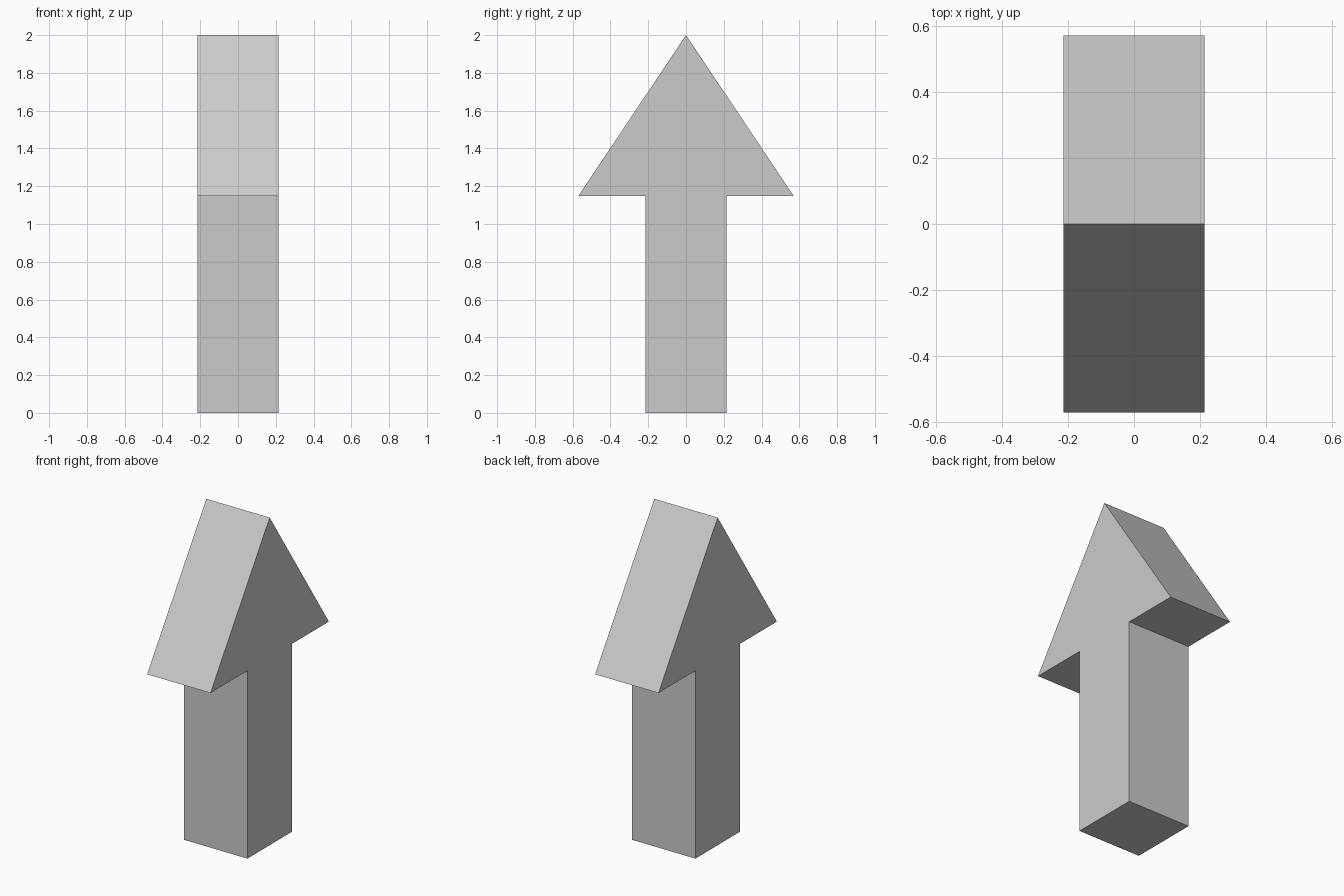
import bpy, bmesh

if "Cube" in bpy.data.objects:
    bpy.data.objects.remove(bpy.data.objects["Cube"])

HALF_DEPTH = 0.214   # thickness along x
SHAFT, HEAD = 0.214, 0.571
NECK_Z, TIP_Z = 1.147, 2.0

# Right half of the arrow outline (y, z), mirrored for the left half
half = [(SHAFT, 0), (SHAFT, NECK_Z), (HEAD, NECK_Z)]
outline = half + [(0, TIP_Z)] + [(-y, z) for y, z in reversed(half)]

# Arrow: flat outline extruded along x
bm = bmesh.new()
face = bm.faces.new([bm.verts.new((-HALF_DEPTH, y, z)) for y, z in outline])
ext = bmesh.ops.extrude_face_region(bm, geom=[face], use_keep_orig=True)
verts = [g for g in ext["geom"] if isinstance(g, bmesh.types.BMVert)]
bmesh.ops.translate(bm, vec=(2 * HALF_DEPTH, 0, 0), verts=verts)
bmesh.ops.recalc_face_normals(bm, faces=bm.faces)

mesh = bpy.data.meshes.new("up_arrow")
bm.to_mesh(mesh)
bm.free()
bpy.context.collection.objects.link(bpy.data.objects.new("up_arrow", mesh))
